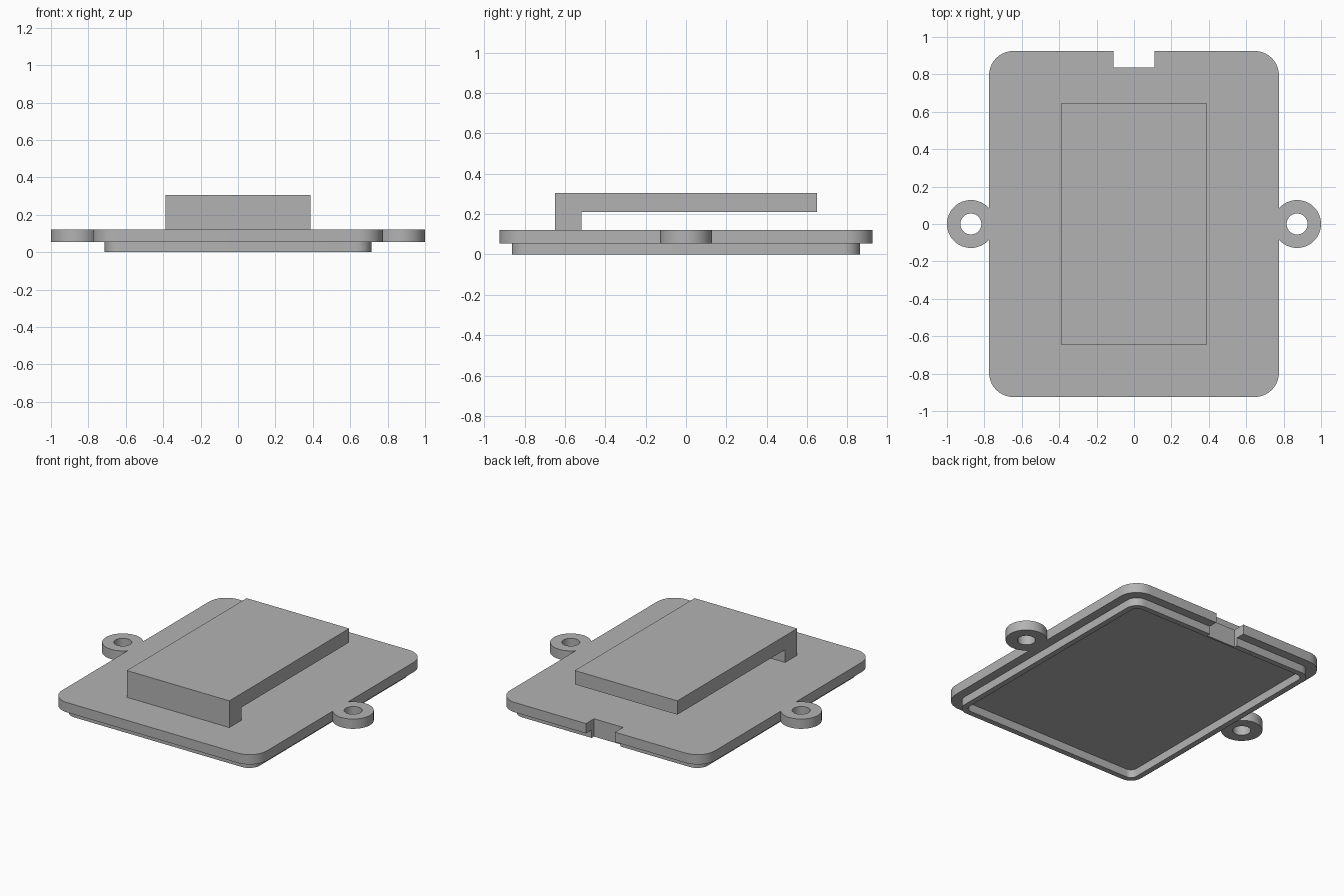
import bpy, bmesh, math

default = bpy.data.objects.get("Cube")
if default:
    bpy.data.objects.remove(default, do_unlink=True)

grey = bpy.data.materials.new("plain grey")
grey.use_nodes = True
color = (0.45, 0.45, 0.45, 1)
grey.diffuse_color = color
grey.node_tree.nodes["Principled BSDF"].inputs["Base Color"].default_value = color


def prism(name, outline, z0, z1):
    """Extrude a flat counter-clockwise outline from z0 to z1."""
    bm = bmesh.new()
    face = bm.faces.new([bm.verts.new((x, y, z0)) for x, y in outline])
    top = bmesh.ops.extrude_face_region(bm, geom=[face])["geom"]
    verts = [v for v in top if isinstance(v, bmesh.types.BMVert)]
    bmesh.ops.translate(bm, verts=verts, vec=(0, 0, z1 - z0))
    bmesh.ops.recalc_face_normals(bm, faces=bm.faces)
    mesh = bpy.data.meshes.new(name)
    bm.to_mesh(mesh)
    bm.free()
    mesh.materials.append(grey)
    obj = bpy.data.objects.new(name, mesh)
    bpy.context.collection.objects.link(obj)
    return obj


def rounded(hx, hy, r, steps=10):
    pts = []
    for i, (sx, sy) in enumerate([(1, 1), (-1, 1), (-1, -1), (1, -1)]):
        for k in range(steps + 1):
            a = (i + k / steps) * math.pi / 2
            pts.append((sx * (hx - r) + r * math.cos(a), sy * (hy - r) + r * math.sin(a)))
    return pts


def circle(cx, r, n=48):
    return [(cx + r * math.cos(2 * math.pi * k / n), r * math.sin(2 * math.pi * k / n))
            for k in range(n)]


def rect(x0, x1, y0, y1):
    return [(x0, y0), (x1, y0), (x1, y1), (x0, y1)]


def combine(obj, other, operation):
    other.hide_render = True
    mod = obj.modifiers.new(operation, "BOOLEAN")
    mod.operation, mod.object, mod.solver = operation, other, "EXACT"
    bpy.context.view_layer.objects.active = obj
    bpy.ops.object.modifier_apply(modifier=mod.name)
    bpy.data.objects.remove(other, do_unlink=True)


BASE, TOP = 0.055, 0.122

# Cover plate with a screw ear on each side
plate = prism("cover_plate", rounded(0.775, 0.925, 0.13), BASE, TOP)
for side in (-1, 1):
    combine(plate, prism("ear", circle(side * 0.872, 0.128), BASE, TOP), "UNION")
    combine(plate, prism("ear_hole", circle(side * 0.872, 0.056), -1, 1), "DIFFERENCE")

# Thin locating rim under the plate
rim = prism("locating_rim", rounded(0.713, 0.863, 0.08), 0, BASE)
combine(rim, prism("rim_inside", rounded(0.675, 0.825, 0.045), -1, 1), "DIFFERENCE")

# Notch through the back edge of plate and rim
for part in (plate, rim):
    combine(part, prism("notch", rect(-0.11, 0.11, 0.838, 1.2), -1, 1), "DIFFERENCE")

# Belt clip: L-shaped side profile swept across the width
clip = prism("belt_clip", [(-0.648, TOP), (-0.518, TOP), (-0.518, 0.21), (0.648, 0.21),
                           (0.648, 0.305), (-0.648, 0.305)], -0.388, 0.388)
for v in clip.data.vertices:
    y, z, x = v.co
    v.co = (x, y, z)

for obj in (plate, rim, clip):
    bpy.ops.object.select_all(action="DESELECT")
    obj.select_set(True)
    bpy.context.view_layer.objects.active = obj
    bpy.ops.object.shade_smooth_by_angle(angle=math.radians(30))
